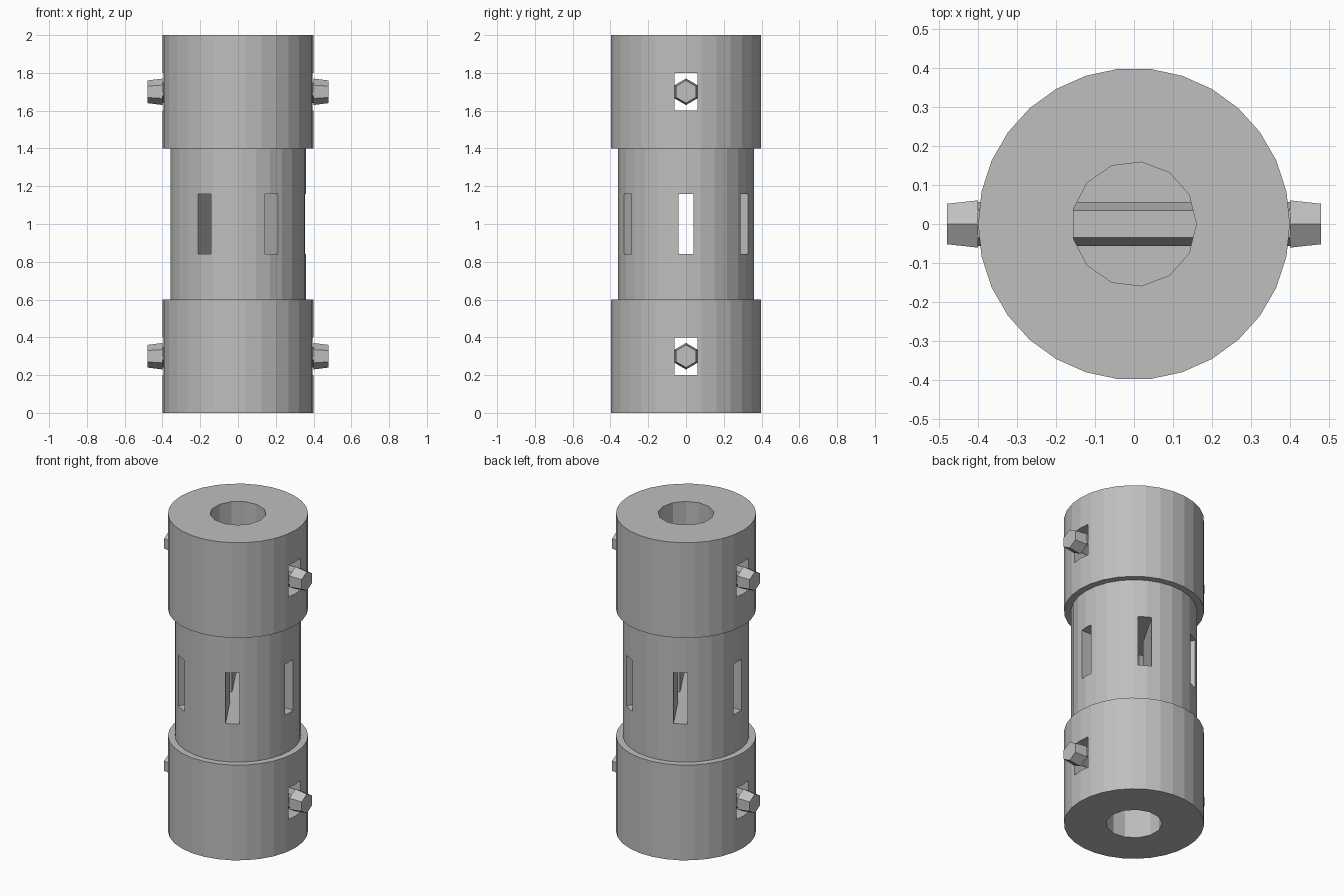
import bpy, bmesh
from math import cos, sin, pi, radians
from mathutils import Matrix, Vector

cube = bpy.data.objects.get("Cube")
if cube:
    bpy.data.objects.remove(cube, do_unlink=True)

grey = bpy.data.materials.new("plain_grey")
grey.use_nodes = True
colour = (0.52, 0.52, 0.52, 1)
grey.diffuse_color = colour
grey.node_tree.nodes["Principled BSDF"].inputs["Base Color"].default_value = colour


def add_object(name, bm, matrix):
    bm.transform(matrix)
    bmesh.ops.recalc_face_normals(bm, faces=bm.faces)
    mesh = bpy.data.meshes.new(name)
    bm.to_mesh(mesh)
    bm.free()
    mesh.materials.append(grey)
    obj = bpy.data.objects.new(name, mesh)
    bpy.context.collection.objects.link(obj)
    return obj


def prism(name, sides, r_start, r_end, length, matrix):
    """Straight or tapered prism along z, with its first corner on +x."""
    bm = bmesh.new()
    rings = [[bm.verts.new((r * cos(2 * pi * i / sides), r * sin(2 * pi * i / sides), z))
              for i in range(sides)] for r, z in ((r_start, 0), (r_end, length))]
    low, high = rings
    bm.faces.new(low)
    bm.faces.new(high)
    for i in range(sides):
        j = (i + 1) % sides
        bm.faces.new((low[i], low[j], high[j], high[i]))
    return add_object(name, bm, matrix)


def box(name, size, matrix):
    bm = bmesh.new()
    bmesh.ops.create_cube(bm, size=1)
    bmesh.ops.scale(bm, vec=Vector(size), verts=bm.verts)
    return add_object(name, bm, matrix)


def cut(target, cutter):
    cutter.hide_render = True
    mod = target.modifiers.new("cut", 'BOOLEAN')
    mod.operation = 'DIFFERENCE'
    mod.solver = 'EXACT'
    mod.object = cutter
    bpy.context.view_layer.objects.active = target
    bpy.ops.object.modifier_apply(modifier=mod.name)
    bpy.data.objects.remove(cutter, do_unlink=True)


def up(z):
    return Matrix.Translation((0, 0, z))


# Core with six slots, made by three crossing cuts
core = prism("core", 29, 0.36, 0.36, 0.8, up(0.6))
for turn in (0, 60, 120):
    cut(core, box("slot_cutter", (1, 0.08, 0.32),
                  up(1) @ Matrix.Rotation(radians(turn), 4, 'Z')))

# End collars with a bore, a cross window and a bolted rod
for level, base, mid in (("lower", 0, 0.3), ("upper", 1.4, 1.7)):
    collar = prism(level + "_collar", 30, 0.4, 0.4, 0.6, up(base))
    cut(collar, prism("bore_cutter", 13, 0.16, 0.16, 0.8, up(base - 0.1)))
    cut(collar, box("window_cutter", (1, 0.12, 0.2), up(mid)))

    along_x = Matrix.Rotation(pi / 2, 4, 'Y')
    prism(level + "_rod", 5, 0.06, 0.06, 0.8, up(mid) @ along_x @ up(-0.4))
    for side, angle in (("left", pi / 2), ("right", -pi / 2)):
        prism(f"{level}_{side}_bolt_head", 6, 0.07, 0.06, 0.08,
              up(mid) @ Matrix.Rotation(angle, 4, 'Y') @ up(0.4))
